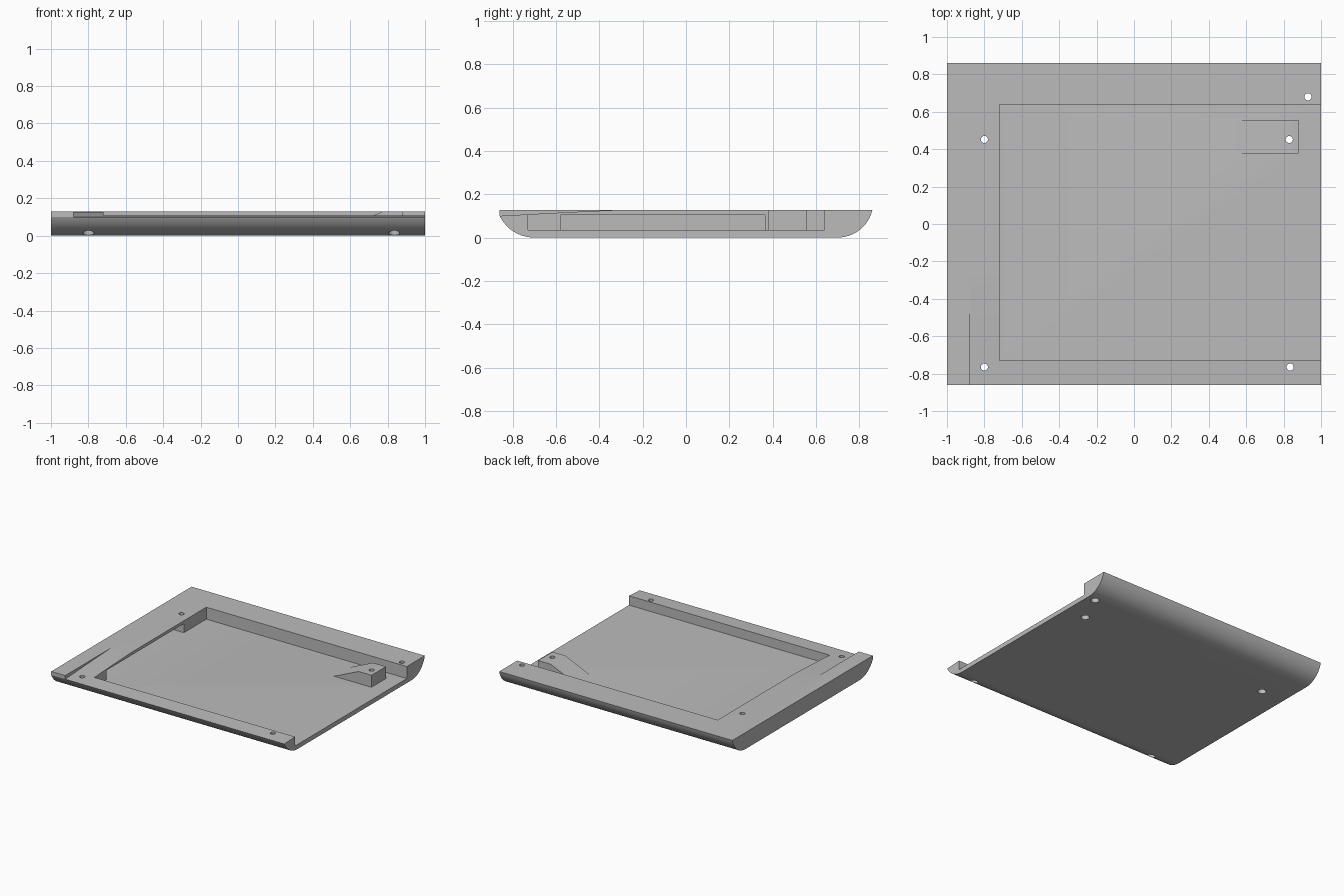
import bpy, bmesh, math
from mathutils import Matrix, Vector

cube = bpy.data.objects.get("Cube")
if cube:
    bpy.data.objects.remove(cube, do_unlink=True)

TOP, FLOOR = 0.128, 0.035

grey = bpy.data.materials.new("plain grey")
grey.use_nodes = True
grey.diffuse_color = (0.5, 0.5, 0.5, 1)
grey.node_tree.nodes["Principled BSDF"].inputs["Base Color"].default_value = (0.5, 0.5, 0.5, 1)


def make(name, bm):
    bmesh.ops.recalc_face_normals(bm, faces=bm.faces[:])
    mesh = bpy.data.meshes.new(name)
    bm.to_mesh(mesh)
    bm.free()
    mesh.materials.append(grey)
    ob = bpy.data.objects.new(name, mesh)
    bpy.context.collection.objects.link(ob)
    return ob


def prism(name, points, axis, start, end):
    """Extrude a closed profile along x (points are y, z) or y (points are x, z)."""
    bm = bmesh.new()
    place = (lambda a, b: (start, a, b)) if axis == "x" else (lambda a, b: (a, start, b))
    face = bm.faces.new([bm.verts.new(place(a, b)) for a, b in points])
    out = bmesh.ops.extrude_face_region(bm, geom=[face])
    move = Vector((end - start, 0, 0) if axis == "x" else (0, end - start, 0))
    bmesh.ops.translate(bm, vec=move, verts=[v for v in out["geom"] if isinstance(v, bmesh.types.BMVert)])
    return make(name, bm)


def box(name, x0, x1, y0, y1, z0, z1):
    return prism(name, [(y0, z0), (y1, z0), (y1, z1), (y0, z1)], "x", x0, x1)


def cylinder(name, x, y, z0, z1, radius):
    bm = bmesh.new()
    bmesh.ops.create_cone(bm, cap_ends=True, segments=24, radius1=radius, radius2=radius,
                          depth=z1 - z0, matrix=Matrix.Translation((x, y, (z0 + z1) / 2)))
    return make(name, bm)


def combine(target, other, operation):
    mod = target.modifiers.new("join", "BOOLEAN")
    mod.operation, mod.solver, mod.object = operation, "EXACT", other
    bpy.context.view_layer.objects.active = target
    bpy.ops.object.modifier_apply(modifier=mod.name)
    bpy.data.objects.remove(other, do_unlink=True)


def lower_edge(side, rise, steps=16):
    """Arc from the flat underside up to the outer edge."""
    run = 0.16
    r = (run * run + rise * rise) / (2 * rise)
    sweep = math.asin(run / r)
    return [(side * (0.70 + r * math.sin(sweep * i / steps)), r - r * math.cos(sweep * i / steps))
            for i in range(steps + 1)]


# Shell with rounded lower front and back edges
front = lower_edge(-1, 0.10)
back = lower_edge(1, TOP)
tray = prism("tray", front[::-1] + back + [(-0.86, TOP)], "x", -1, 1)

# Pocket, open on the left side, and the slot beneath its right rim
combine(tray, box("pocket", -0.72, 1.2, -0.73, 0.64, FLOOR, 0.3), "DIFFERENCE")
combine(tray, box("side_slot", -0.84, -0.70, -0.58, 0.365, FLOOR, 0.105), "DIFFERENCE")

# Gentle slope along the front rim, stopping short of the right edge
slope = [(-0.95, 0.0955), (-0.86, 0.100), (-0.60, 0.114), (-0.44, 0.122), (-0.34, 0.126),
         (-0.26, 0.1285), (-0.26, 0.3), (-0.95, 0.3)]
combine(tray, prism("front_slope", slope, "x", -0.88, 1.2), "DIFFERENCE")

# Ramped screw block standing on the pocket floor
ramp = [(0.56, 0.02), (0.56, FLOOR), (0.77, TOP), (0.88, TOP), (0.88, 0.02)]
combine(tray, prism("screw_block", ramp, "y", 0.378, 0.555), "UNION")

# Screw holes, each with a wider recess underneath
for x, y in [(-0.80, 0.452), (0.83, 0.452), (0.93, 0.68), (-0.80, -0.765), (0.835, -0.765)]:
    combine(tray, cylinder("hole", x, y, -0.1, 0.3, 0.019), "DIFFERENCE")
    combine(tray, cylinder("recess", x, y, -0.1, 0.04, 0.03), "DIFFERENCE")

bpy.ops.object.select_all(action="DESELECT")
tray.select_set(True)
bpy.context.view_layer.objects.active = tray
bpy.ops.object.shade_smooth_by_angle(angle=math.radians(25))
